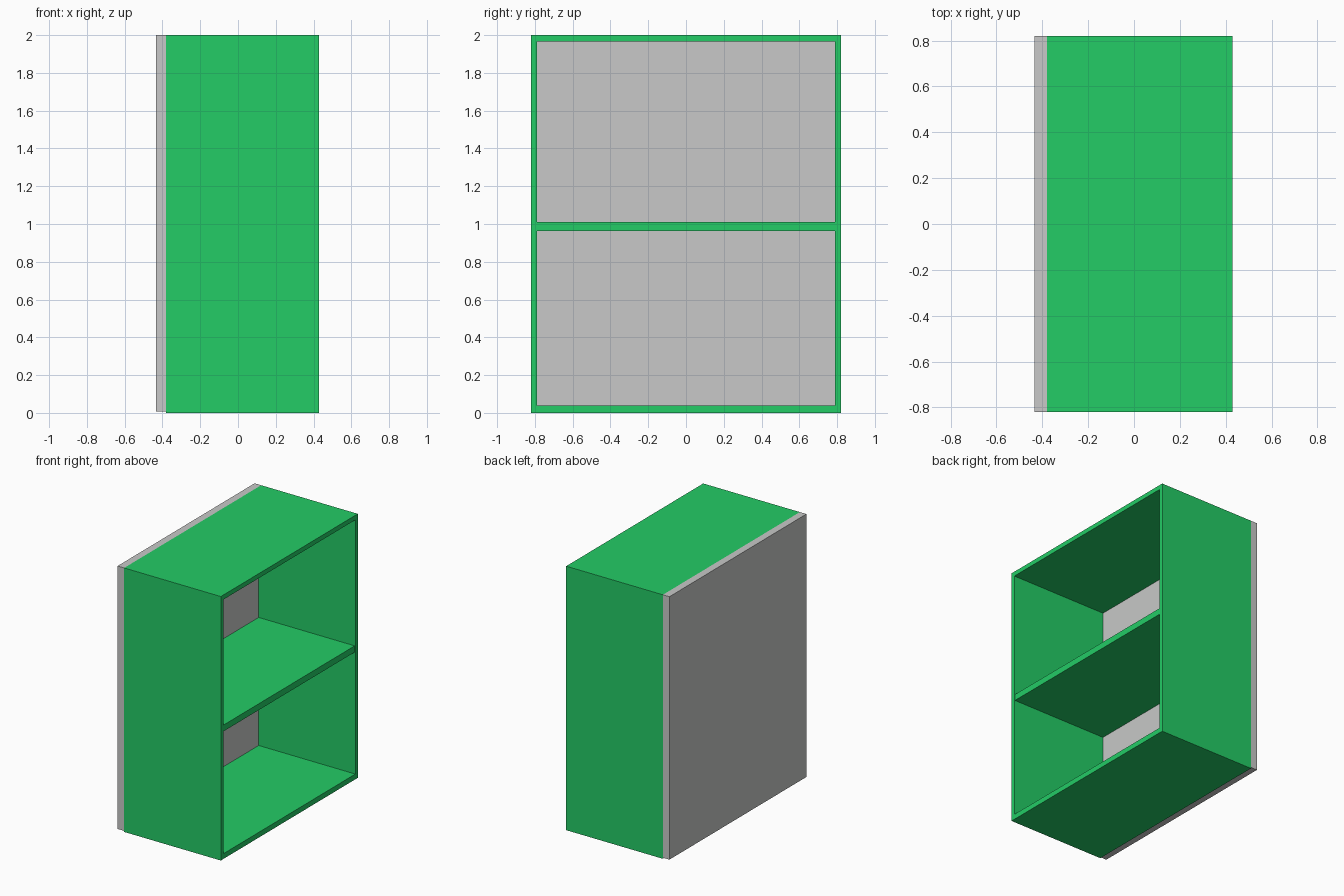
import bpy
import bmesh
from mathutils import Vector

cube = bpy.data.objects.get("Cube")
if cube:
    bpy.data.objects.remove(cube, do_unlink=True)


def material(name, rgb):
    mat = bpy.data.materials.new(name)
    mat.use_nodes = True
    colour = (*rgb, 1.0)
    mat.diffuse_color = colour
    mat.node_tree.nodes["Principled BSDF"].inputs["Base Color"].default_value = colour
    return mat


def box(name, low, high, mat):
    low, high = Vector(low), Vector(high)
    bm = bmesh.new()
    bmesh.ops.create_cube(bm, size=1)
    bmesh.ops.scale(bm, vec=high - low, verts=bm.verts)
    mesh = bpy.data.meshes.new(name)
    bm.to_mesh(mesh)
    bm.free()
    mesh.materials.append(mat)
    obj = bpy.data.objects.new(name, mesh)
    obj.location = (low + high) / 2
    bpy.context.collection.objects.link(obj)
    return obj


green = material("green_paint", (0.017, 0.604, 0.133))
grey = material("light_grey", (0.578, 0.584, 0.578))

BACK, JOINT, OPEN = -0.435, -0.38, 0.43
HALF, INNER = 0.82, 0.79
FLOOR, CEILING, TOP = 0.04, 1.965, 2.0

# Back panel closing the cabinet
box("back_panel", (BACK, -HALF, 0.008), (JOINT, HALF, TOP), grey)

# Full-width boards
box("bottom_board", (JOINT, -HALF, 0), (OPEN, HALF, FLOOR), green)
box("top_board", (JOINT, -HALF, CEILING), (OPEN, HALF, TOP), green)

# Side walls between the boards
box("front_side_wall", (JOINT, -HALF, FLOOR), (OPEN, -INNER, CEILING), green)
box("rear_side_wall", (JOINT, INNER, FLOOR), (OPEN, HALF, CEILING), green)

# Middle shelf
box("shelf", (JOINT, -INNER, 0.962), (OPEN - 0.005, INNER, 1.01), green)
